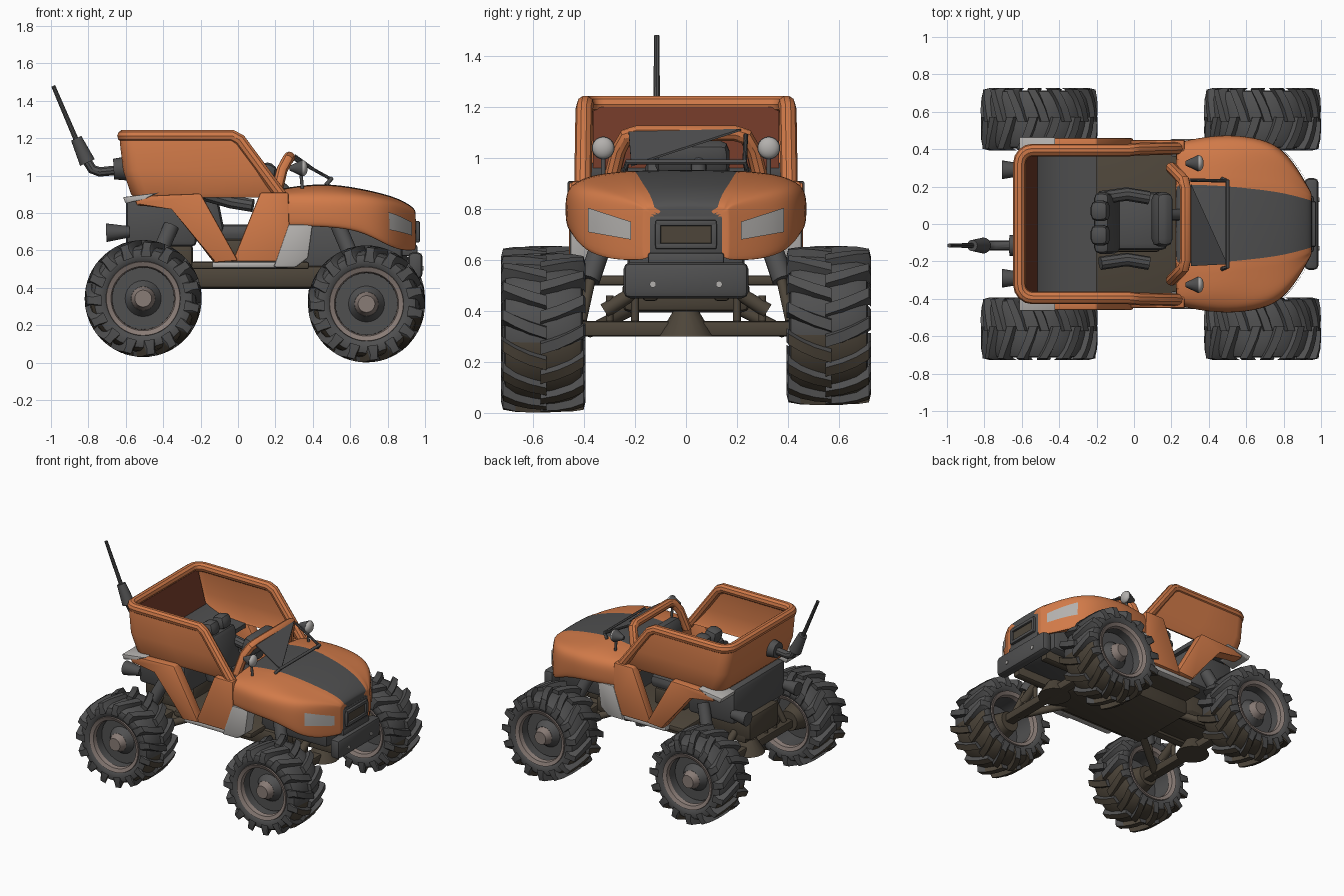
import bpy, bmesh, math
from mathutils import Vector, Matrix
from mathutils.bvhtree import BVHTree

if "Cube" in bpy.data.objects:
    bpy.data.objects.remove(bpy.data.objects["Cube"])

def material(name, rgb):
    m = bpy.data.materials.new(name)
    m.diffuse_color = (*rgb, 1)
    m.use_nodes = True
    m.node_tree.nodes["Principled BSDF"].inputs["Base Color"].default_value = m.diffuse_color
    return m

ORANGE = material("orange paint", (0.64, 0.195, 0.066))
DARK = material("dark grey", (0.08, 0.08, 0.081))
LIGHT = material("light grey", (0.45, 0.435, 0.42))
RIM = material("warm grey metal", (0.25, 0.2, 0.18))
BROWN = material("muddy brown", (0.075, 0.06, 0.042))
RUST = material("dark red brown", (0.16, 0.04, 0.02))

def finish(name, bm, *mats):
    bmesh.ops.recalc_face_normals(bm, faces=bm.faces[:])
    me = bpy.data.meshes.new(name)
    bm.to_mesh(me)
    bm.free()
    for m in mats:
        me.materials.append(m)
    ob = bpy.data.objects.new(name, me)
    bpy.context.collection.objects.link(ob)
    return ob

def bake(ob):
    dg = bpy.context.evaluated_depsgraph_get()
    me = bpy.data.meshes.new_from_object(ob.evaluated_get(dg))
    ob.modifiers.clear()
    ob.data = me

def skin(bm, rings, close=True, caps=True):
    """Join rows of points into a skin; returns the faces row by row."""
    vs = [[bm.verts.new(p) for p in r] for r in rings]
    n, rows = len(vs[0]), []
    for a, b in zip(vs, vs[1:]):
        rows.append([bm.faces.new((a[i], a[(i+1) % n], b[(i+1) % n], b[i]))
                     for i in range(n if close else n-1)])
    if caps:
        rows.append([bm.faces.new(vs[0]), bm.faces.new(vs[-1])])
    return rows

def box(name, x, y, z, mat, bevel=0.012, tilt=0):
    bm = bmesh.new()
    bmesh.ops.create_cube(bm, size=1, matrix=Matrix.Diagonal((x[1]-x[0], y[1]-y[0], z[1]-z[0], 1)))
    if bevel:
        bmesh.ops.bevel(bm, geom=bm.edges[:], offset=bevel, segments=2, affect='EDGES', profile=0.5)
    mid = Vector((sum(x)/2, sum(y)/2, sum(z)/2))
    bm.transform(Matrix.Translation(mid) @ Matrix.Rotation(tilt, 4, 'Y'))
    return finish(name, bm, mat)

def rod(name, a, b, r1, r2, mat, n=16):
    a, b = Vector(a), Vector(b)
    bm = bmesh.new()
    rot = (b-a).to_track_quat('Z', 'Y').to_matrix().to_4x4()
    bmesh.ops.create_cone(bm, cap_ends=True, segments=n, radius1=r1, radius2=r2,
                          depth=(b-a).length, matrix=Matrix.Translation((a+b)/2) @ rot)
    return finish(name, bm, mat)

def tube(name, pts, r, mat):
    cu = bpy.data.curves.new(name, 'CURVE')
    cu.dimensions, cu.bevel_depth, cu.bevel_resolution, cu.use_fill_caps = '3D', r, 3, True
    sp = cu.splines.new('POLY')
    sp.points.add(len(pts)-1)
    for p, q in zip(sp.points, pts):
        p.co = (*q, 1)
    ob = bpy.data.objects.new(name, cu)
    bpy.context.collection.objects.link(ob)
    me = bpy.data.meshes.new_from_object(ob.evaluated_get(bpy.context.evaluated_depsgraph_get()))
    bpy.data.objects.remove(ob)
    me.materials.clear(); me.materials.append(mat)
    bpy.context.collection.objects.link(bpy.data.objects.new(name, me))

def plate(name, outline, y0, y1, mat, bevel=0.01):
    """Side profile in x and z, extruded along y."""
    bm = bmesh.new()
    skin(bm, [[(x, y, z) for x, z in outline] for y in (y0, y1)])
    if bevel:
        bmesh.ops.bevel(bm, geom=bm.edges[:], offset=bevel, segments=2, affect='EDGES', profile=0.5)
    return finish(name, bm, mat)

# ---- wheels: tyre with chevron lugs (muddy below the hub), rim ring, dished disc and hub
def mud(ob, z):
    for p in ob.data.polygons:
        p.material_index = int(p.center.z < z and p.normal.z < -.1 and abs(p.normal.y) < .6)

def lathe(name, profile, c, *mats, n=48):
    bm = bmesh.new()
    skin(bm, [[(c[0]+r*math.cos(t), c[1]+y, c[2]+r*math.sin(t)) for r, y in profile]
              for t in [2*math.pi*i/n for i in range(n+1)]], caps=False)
    bmesh.ops.remove_doubles(bm, verts=bm.verts[:], dist=1e-5)
    return finish(name, bm, *mats)

def wheel(tag, x, z, s):
    c = (x, s*0.56, z)
    half = [(0.185, .13), (0.2, .145), (0.235, .155), (0.262, .148), (0.28, .11), (0.286, .04)]
    mud(lathe(tag+"_tyre", half + [(r, -y) for r, y in reversed(half)], c, DARK, BROWN), z)
    bm = bmesh.new()
    steps = [(-.012, 0, .312, .26), (.055, .07, .313, .26), (.11, .15, .31, .26),
             (.158, .24, .302, .25), (.166, .25, .27, .225)]
    for side in (1, -1):
        for k in range(15):
            a0 = 2*math.pi*(k + (0.5 if side > 0 else 0))/15
            rings = []
            for y, da, rt, rb in steps:
                rings.append([(x+r*math.cos(a0+da+d), c[1]+side*y, z+r*math.sin(a0+da+d))
                              for r, d in ((rb, -.12), (rt, -.07), (rt, .07), (rb, .12))])
            skin(bm, rings)
    mud(finish(tag+"_tread_lugs", bm, DARK, BROWN), z-.06)
    for e in (s, -s):
        lathe(tag+"_rim_ring", [(.165, e*.115), (.172, e*.142), (.197, e*.153), (.202, e*.13)], c, RIM)
    lathe(tag+"_rim_barrel", [(.17, -.13), (.17, .13), (.187, .13), (.187, -.13)], c, DARK)
    P = lambda d: (x, c[1]+s*d, z)
    rod(tag+"_rim_disc", P(.03), P(.055), .172, .165, DARK, 32)
    rod(tag+"_hub", P(.05), P(.10), .10, .065, DARK, 24)
    rod(tag+"_hub_cap", P(.095), P(.145), .066, .045, RIM, 24)
    rod(tag+"_brake_drum", P(.03), P(-.10), .10, .07, BROWN, 24)

wheel("front_right", .687, .314, -1)
wheel("front_left", .687, .343, 1)
wheel("rear_right", -.507, .343, -1)
wheel("rear_left", -.507, .343, 1)

# ---- bonnet: lofted sections with a dark centre panel and nose
bm = bmesh.new()
sections = [(.22, .43, .93, .885, .73, .25), (.24, .435, .935, .885, .73, .25), (.45, .478, .965, .89, .73, .245),
            (.65, .462, .935, .885, .71, .22), (.78, .415, .905, .86, .635, .20), (.87, .305, .875, .83, .60, .175),
            (.935, .19, .835, .80, .60, .155), (.947, .168, .815, .785, .605, .15), (.949, .165, .81, .78, .61, .15)]
rings = []
for x, w, zt, zs, zb, yp in sections:
    h = [(0, zt), (yp, zt-.006), (yp+(w-yp)*.08, zt-.009), ((yp+w)/2, zt-.018), (yp+(w-yp)*.86, zs+.02),
         (w, zs-.02), (w*1.01, (zs+zb)/2), (w, zb), (w*.95, zb-.003), (w*.75, zb+.02), (0, zb+.03)]
    rings.append([(x, y, z) for y, z in h] + [(x, -y, z) for y, z in reversed(h[1:-1])])
*rows, ends = skin(bm, rings)
for f in [ends[1]] + [r[i] for r in rows for i in (0, -1)]:
    f.material_index = 1
bonnet = finish("bonnet", bm, ORANGE, DARK)
bonnet.modifiers.new("smooth", 'SUBSURF').levels = 2
bake(bonnet)

# ---- headlights laid on the bonnet surface
bpy.context.view_layer.update()
tree = BVHTree.FromObject(bonnet, bpy.context.evaluated_depsgraph_get())
for s in (1, -1):
    bm = bmesh.new()
    rows = []
    for j in range(5):
        row = []
        for i in range(9):
            u, v = i/8, j/4
            y = .215+.17*u
            z = (.68+.03*u)*(1-v) + (.75+.055*u)*v
            hit = tree.ray_cast(Vector((2, s*y, z)), Vector((-1, 0, 0)))[0]
            row.append(((hit.x if hit else .8)+.009, s*y, z))
        rows.append(row)
    skin(bm, rows, close=False, caps=False)
    finish("headlight", bm, LIGHT)

# ---- nose: grille and bumper
box("grille_surround", (.90, .953), (-.145, .145), (.61, .775), DARK)
box("grille_recess", (.90, .957), (-.10, .10), (.66, .74), BROWN, 0)
for z in (.655, .745):
    box("grille_bar", (.93, .972), (-.12, .12), (z-.012, z+.012), DARK, .006)
for s in (1, -1):
    box("grille_post", (.93, .972), (s*.11-.012, s*.11+.012), (.655, .745), DARK, .006)
    rod("bumper_bolt", (.98, s*.13, .505), (.993, s*.13, .505), .013, .013, LIGHT)
box("bumper", (.91, .987), (-.245, .245), (.45, .59), DARK, .025)
box("bumper_top", (.85, .96), (-.15, .15), (.57, .63), DARK)

# ---- rear tub: open U-shaped shell with a rolled rim running into the pillars
def u_path(xr, w, xf, z, r=.07):
    pts = [(xf, w, z), ((xf+xr)/2, w, z)]
    pts += [(xr+r-r*math.sin(t), w-r+r*math.cos(t), z) for t in [math.pi/8*i for i in range(5)]]
    return pts + [(x, -y, z) for x, y, z in reversed(pts)]
bm = bmesh.new()
skin(bm, [u_path(-.54, .385, .20, .89), u_path(-.56, .395, .19, .91), u_path(-.60, .405, .11, 1.03),
          u_path(-.617, .402, .0, 1.18), u_path(-.615, .397, -.02, 1.21)], close=False, caps=False)
tub = finish("rear_tub", bm, ORANGE)
mod = tub.modifiers.new("wall", 'SOLIDIFY')
mod.thickness, mod.offset = .03, 0
bake(tub)
top = u_path(-.612, .395, -.03, 1.212)
tube("tub_rim_and_pillars", [(.24, .405, .88), (.01, .40, 1.19)] + top + [(.01, -.40, 1.19), (.24, -.405, .88)],
     .034, ORANGE)
plate("tub_back_lining", [(-.595, 1.20), (-.58, 1.20), (-.515, .96), (-.55, .93)], -.365, .365, RUST, 0)
plate("tub_floor", [(-.54, .88), (-.54, .98), (-.50, .95), (-.40, .91), (-.2, .9), (-.2, .87)], -.375, .375, DARK, 0)

# ---- side panels, fenders and sills
for s in (1, -1):
    plate("rear_fender", [(-.56, .89), (-.20, .905), (0, .545), (-.13, .535), (-.35, .83), (-.54, .84)],
          s*.385, s*.46, ORANGE)
    plate("fender_tip", [(-.615, .885), (-.42, .91), (-.50, .875), (-.60, .85)], s*.30, s*.465, LIGHT, .005)
    plate("door_panel", [(.12, .91), (.27, .91), (.28, .54), (-.03, .54)], s*.385, s*.45, ORANGE)
    plate("lower_guard", [(.27, .74), (.40, .74), (.375, .56), (.31, .51), (.19, .51)], s*.36, s*.455, LIGHT)
    box("sill", (-.14, .27), (s*.40-.035, s*.40+.035), (.505, .54), LIGHT)

# ---- chassis, floor and engine
box("cabin_floor", (-.25, .38), (-.39, .39), (.50, .54), BROWN)
box("chassis", (-.26, .56), (-.25, .25), (.395, .52), BROWN, .03)
for s in (1, -1):
    box("frame_rail", (-.60, .90), (s*.14-.03, s*.14+.03), (.44, .52), BROWN)
box("front_bulkhead", (.34, .88), (-.23, .23), (.50, .75), DARK, .03)
box("engine", (-.60, -.22), (-.30, .30), (.62, .88), DARK, .03)
box("gearbox", (-.64, -.24), (-.17, .17), (.46, .64), BROWN, .03)

# ---- axles, arms and shock absorbers
for tag, x, d in (("front", .687, -1), ("rear", -.507, 1)):
    box(tag+"_axle", (x-.035, x+.035), (-.47, .47), (.30, .36), BROWN)
    rod(tag+"_differential", (x, 0, .30), (x, 0, .40), .11, .05, BROWN)
    for s in (1, -1):
        rod(tag+"_lower_arm", (x+d*.3, s*.17, .43), (x, s*.38, .32), .025, .025, BROWN)
        rod(tag+"_upper_arm", (x, s*.16, .50), (x, s*.32, .40), .025, .03, BROWN)
        for y in (.20, .30):
            rod(tag+"_damper_rod", (x, s*y, .33), (x, s*y, .46), .015, .015, BROWN)
        rod(tag+"_shock", (x+d*.06, s*.38, .52), (x+d*.15, s*.31, .73), .042, .042, DARK)
        rod(tag+"_shock_shaft", (x, s*.41, .36), (x+d*.09, s*.36, .59), .02, .02, BROWN)

# ---- windscreen arch, broken pane, wiper bar
half = [(.20, .30, .89), (.235, .265, 1.03), (.265, .235, 1.085), (.275, .19, 1.098)]
tube("windscreen_arch", half + [(x, -y, z) for x, y, z in reversed(half)], .031, ORANGE)
bm = bmesh.new()
skin(bm, [[(.305, -.225, 1.105-d), (.305, .215, 1.115-d), (.50, -.215, .975-d)] for d in (0, .008)])
finish("windscreen_pane", bm, DARK)
tube("wiper_bar", [(.47, -.24, .95), (.50, -.23, .985), (.50, .23, .985), (.47, .24, .95)], .011, DARK)
tube("screen_post", [(.30, .235, 1.09), (.50, .23, .98)], .009, DARK)

# ---- round lamps on stalks
for s in (1, -1):
    y = s*.325
    rod("lamp_stalk", (.345, y, .92), (.335, y, 1.03), .009, .009, DARK)
    rod("lamp_shell", (.275, y, 1.04), (.345, y, 1.04), .012, .045, DARK, 20)
    bm = bmesh.new()
    bmesh.ops.create_uvsphere(bm, u_segments=20, v_segments=12, radius=.043,
                              matrix=Matrix.Translation((.347, y, 1.04)) @ Matrix.Diagonal((.6, 1, 1, 1)))
    finish("lamp_lens", bm, LIGHT)

# ---- seat and steering
box("seat_base", (-.10, .14), (-.15, .17), (.54, .66), BROWN, .02)
box("seat_cushion", (-.12, .18), (-.14, .17), (.65, .74), DARK, .035)
box("seat_back", (-.19, -.10), (-.16, .17), (.68, 1.0), DARK, .035, -.2)
for y in (-.06, .07):
    box("headrest", (-.23, -.13), (y-.055, y+.055), (.99, 1.09), DARK, .035, -.2)
for y in (-.21, .14):
    tube("armrest", [(-.18, y, .90), (-.04, y+.02, .86), (.08, y, .84)], .036, DARK)
box("dashboard", (.10, .20), (-.12, .17), (.93, 1.07), DARK, .04, .3)
rod("steering_column", (.16, .05, 1.0), (.32, .05, .86), .03, .03, DARK)

# ---- tail lamps, exhaust snorkel and whip aerial
for s in (1, -1):
    rod("tail_lamp", (-.58, s*.29, .70), (-.705, s*.29, .695), .03, .05, DARK, 20)
rod("exhaust_collar", (-.57, -.115, 1.04), (-.665, -.115, 1.035), .068, .055, DARK, 20)
tube("exhaust_pipe", [(-.64, -.115, 1.03), (-.74, -.115, 1.02), (-.78, -.115, 1.035), (-.82, -.115, 1.10)],
     .027, DARK)
rod("aerial_base", (-.805, -.115, 1.07), (-.865, -.115, 1.20), .043, .03, DARK)
rod("aerial", (-.86, -.115, 1.18), (-.988, -.115, 1.48), .014, .011, DARK, 10)

# ---- smooth shading with crisp edges
bpy.ops.object.select_all(action='SELECT')
bpy.context.view_layer.objects.active = bonnet
bpy.ops.object.shade_smooth_by_angle(angle=math.radians(35))
